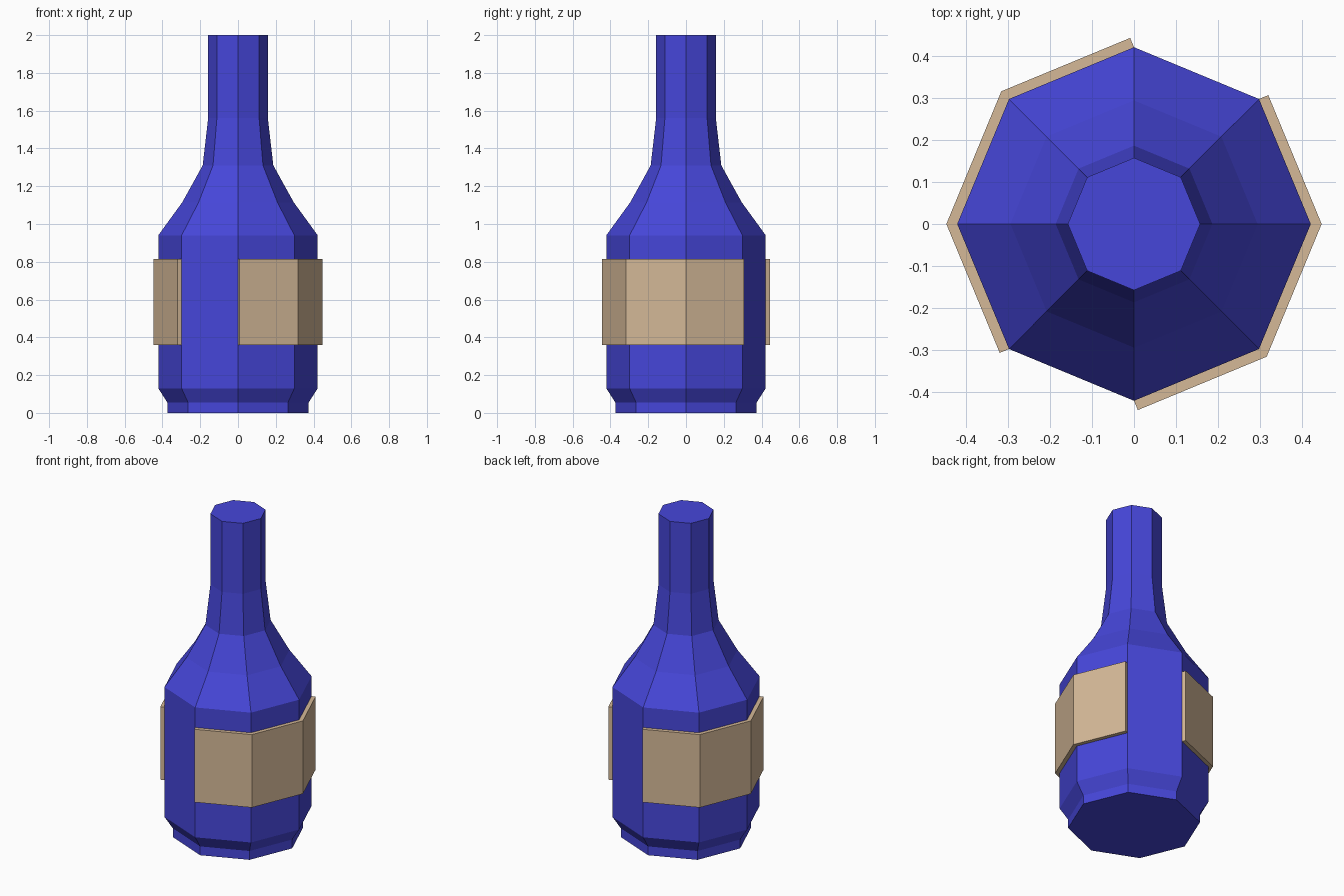
import bpy, bmesh, math
from mathutils import Vector

if "Cube" in bpy.data.objects:
    bpy.data.objects.remove(bpy.data.objects["Cube"])

SIDES = 8


def material(name, rgb):
    m = bpy.data.materials.new(name)
    m.diffuse_color = (*rgb, 1.0)
    m.use_nodes = True
    m.node_tree.nodes["Principled BSDF"].inputs["Base Color"].default_value = m.diffuse_color
    return m


def finish(name, bm, mat):
    bmesh.ops.recalc_face_normals(bm, faces=bm.faces)
    me = bpy.data.meshes.new(name)
    bm.to_mesh(me)
    bm.free()
    me.materials.append(mat)
    ob = bpy.data.objects.new(name, me)
    bpy.context.collection.objects.link(ob)
    return ob


def polar(r, deg):
    a = math.radians(deg)
    return Vector((r * math.cos(a), r * math.sin(a), 0))


blue = material("blue glass", (0.062, 0.062, 0.70))
tan = material("tan label", (0.66, 0.48, 0.31))

# Bottle: octagonal lathe of (radius, height) profile, capped at both ends
R = 0.422
profile = [(0.374, 0), (0.374, 0.055), (R, 0.13), (R, 0.94),
           (0.295, 1.115), (0.187, 1.31), (0.158, 1.56), (0.158, 2.0)]
bm = bmesh.new()
rings = [[bm.verts.new(polar(r, i * 360 / SIDES) + Vector((0, 0, z)))
          for i in range(SIDES)] for r, z in profile]
for lo, hi in zip(rings, rings[1:]):
    for i in range(SIDES):
        j = (i + 1) % SIDES
        bm.faces.new((lo[i], lo[j], hi[j], hi[i]))
bm.faces.new(rings[0])
bm.faces.new(rings[-1])
finish("bottle", bm, blue)


# Labels: thick bands wrapping three sides each
def label(name, start, z0=0.36, z1=0.815, t=0.024):
    angles = [start + 45 * k for k in range(4)]
    inner = [polar(R, a) for a in angles]
    outer = [polar(R + t / math.cos(math.radians(22.5)), a) for a in angles]
    # square-cut ends
    outer[0] = inner[0] + polar(t, angles[0] + 22.5)
    outer[-1] = inner[-1] + polar(t, angles[-1] - 22.5)
    bm = bmesh.new()
    loops = []
    for p, q in zip(inner, outer):
        loops.append([bm.verts.new((v.x, v.y, z))
                      for v, z in ((p, z0), (q, z0), (q, z1), (p, z1))])
    for a, b in zip(loops, loops[1:]):
        for k in range(4):
            n = (k + 1) % 4
            bm.faces.new((a[k], a[n], b[n], b[k]))
    bm.faces.new(loops[0])
    bm.faces.new(loops[-1])
    finish(name, bm, tan)


label("right_label", -90)
label("left_label", 90)
